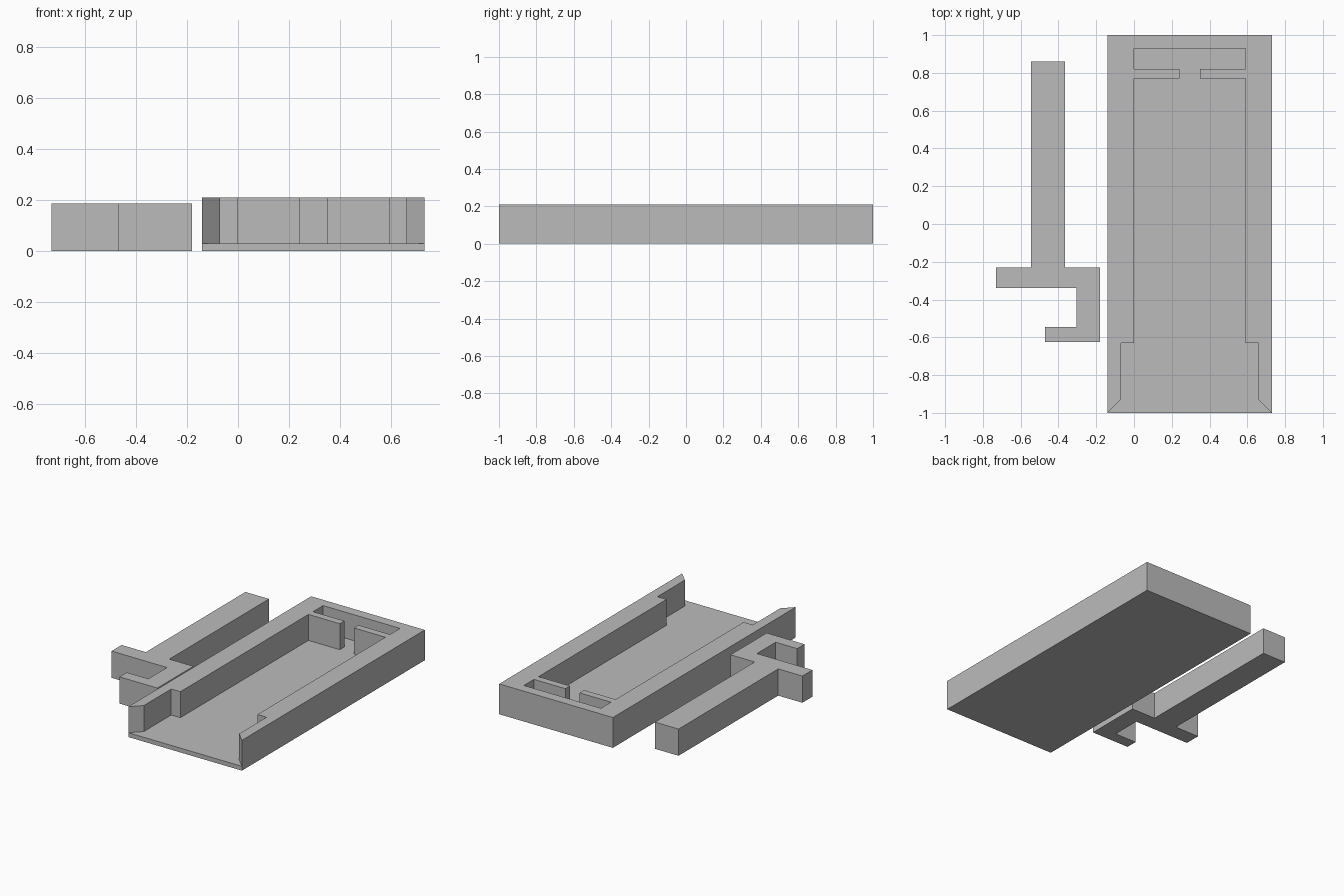
import bpy
import bmesh

if "Cube" in bpy.data.objects:
    bpy.data.objects.remove(bpy.data.objects["Cube"])

grey = bpy.data.materials.new("plain grey")
grey.diffuse_color = (0.5, 0.5, 0.5, 1)
grey.use_nodes = True
grey.node_tree.nodes["Principled BSDF"].inputs["Base Color"].default_value = grey.diffuse_color


def finish(bm, name):
    bmesh.ops.recalc_face_normals(bm, faces=bm.faces)
    mesh = bpy.data.meshes.new(name)
    bm.to_mesh(mesh)
    bm.free()
    mesh.materials.append(grey)
    bpy.context.collection.objects.link(bpy.data.objects.new(name, mesh))


# Tray: half of the pocket outline (distance from centre line, y), then mirrored
CX, HALF, FLOOR, TOP = 0.295, 0.435, 0.03, 0.21
half = [(HALF, -1), (0.365, -0.93), (0.365, -0.63), (0.295, -0.63),
        (0.295, 0.77), (0.055, 0.77), (0.055, 0.82), (0.295, 0.82), (0.295, 0.93)]
pocket = [(CX - d, y) for d, y in half] + [(CX + d, y) for d, y in reversed(half)]

bm = bmesh.new()
low = [bm.verts.new((x, y, FLOOR)) for x, y in pocket]
high = [bm.verts.new((x, y, TOP)) for x, y in pocket]
corners = [(CX - HALF, -1), (CX - HALF, 1), (CX + HALF, 1), (CX + HALF, -1)]
base = [bm.verts.new((x, y, 0)) for x, y in corners]
back_l, back_r = [bm.verts.new((x, y, TOP)) for x, y in corners[1:3]]
bm.faces.new(low)                                   # pocket floor
bm.faces.new(high + [back_r, back_l])               # rim
bm.faces.new(base)                                  # underside
for i in range(len(pocket) - 1):                    # pocket walls
    bm.faces.new((low[i], low[i + 1], high[i + 1], high[i]))
bm.faces.new((base[0], low[0], high[0], back_l, base[1]))     # left side
bm.faces.new((base[3], low[-1], high[-1], back_r, base[2]))   # right side
bm.faces.new((base[1], base[2], back_r, back_l))              # back
bm.faces.new((base[0], base[3], low[-1], low[0]))             # front lip
finish(bm, "tray")

# Slider: stem with crossbar and hooked foot, extruded upwards
outline = [(-0.545, 0.86), (-0.545, -0.23), (-0.73, -0.23), (-0.73, -0.34),
           (-0.305, -0.34), (-0.305, -0.545), (-0.47, -0.545), (-0.47, -0.625),
           (-0.18, -0.625), (-0.18, -0.23), (-0.365, -0.23), (-0.365, 0.86)]
bm = bmesh.new()
face = bm.faces.new([bm.verts.new((x, y, 0)) for x, y in outline])
ext = bmesh.ops.extrude_face_region(bm, geom=[face], use_keep_orig=True)
bmesh.ops.translate(bm, vec=(0, 0, 0.185),
                    verts=[g for g in ext["geom"] if isinstance(g, bmesh.types.BMVert)])
finish(bm, "hooked_slider")
